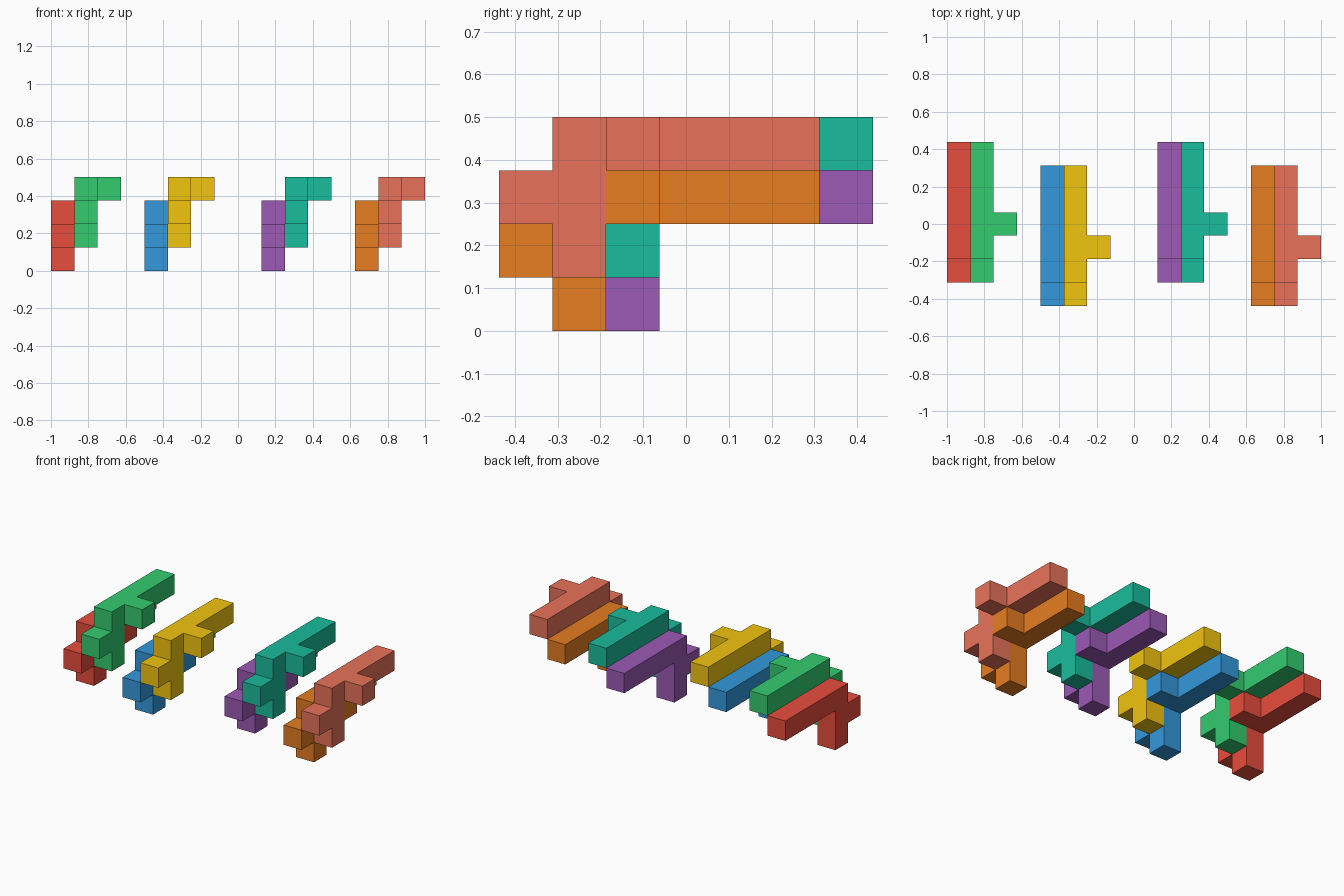
import bpy, bmesh
from mathutils import Color, Vector

if "Cube" in bpy.data.objects:
    bpy.data.objects.remove(bpy.data.objects["Cube"])

U = 0.125  # edge of one cube cell

# Cells of one piece: upright leg, long bar, front foot, side bump
CELLS = ([(0, 0, k) for k in range(3)] + [(0, j, 2) for j in range(1, 5)]
         + [(0, -1, 1), (1, 1, 2)])
DIRS = [(1, 0, 0), (-1, 0, 0), (0, 1, 0), (0, -1, 0), (0, 0, 1), (0, 0, -1)]


def piece(name, origin, color):
    """Closed polycube shell with only the outer faces, merged where flat."""
    bm = bmesh.new()
    for cell in CELLS:
        c = Vector(cell)
        for d in map(Vector, DIRS):
            if tuple(int(v) for v in c + d) in CELLS:
                continue
            a = Vector((d.y, d.z, d.x))
            b = d.cross(a)
            mid = c + Vector((0.5, 0.5, 0.5)) + d / 2
            corners = [(-1, -1), (1, -1), (1, 1), (-1, 1)]
            bm.faces.new([bm.verts.new((mid + a * s / 2 + b * t / 2) * U)
                          for s, t in corners])
    bmesh.ops.remove_doubles(bm, verts=bm.verts, dist=1e-4)
    bmesh.ops.dissolve_limit(bm, angle_limit=0.01, verts=bm.verts, edges=bm.edges)
    bmesh.ops.recalc_face_normals(bm, faces=bm.faces)
    mesh = bpy.data.meshes.new(name)
    bm.to_mesh(mesh)
    bm.free()
    # Colours are listed as sRGB and stored as linear values
    mat = bpy.data.materials.new(name + "_color")
    mat.diffuse_color = (*Color(color).from_srgb_to_scene_linear(), 1)
    mat.use_nodes = True
    mat.node_tree.nodes["Principled BSDF"].inputs["Base Color"].default_value = mat.diffuse_color
    mesh.materials.append(mat)
    ob = bpy.data.objects.new(name, mesh)
    ob.location = origin
    bpy.context.collection.objects.link(ob)


# Four nested pairs: x, y of the lower piece, then (name, color) lower and upper
PAIRS = [
    (-1.0, -0.1875, ("red_piece", (0.91, 0.30, 0.24)), ("green_piece", (0.20, 0.80, 0.44))),
    (-0.5, -0.3125, ("blue_piece", (0.20, 0.60, 0.86)), ("yellow_piece", (0.95, 0.77, 0.06))),
    (0.125, -0.1875, ("purple_piece", (0.61, 0.35, 0.71)), ("teal_piece", (0.10, 0.74, 0.61))),
    (0.625, -0.3125, ("orange_piece", (0.90, 0.49, 0.13)), ("salmon_piece", (0.91, 0.45, 0.35))),
]
for x, y, lower, upper in PAIRS:
    piece(lower[0], (x, y, 0), lower[1])
    piece(upper[0], (x + U, y, U), upper[1])
